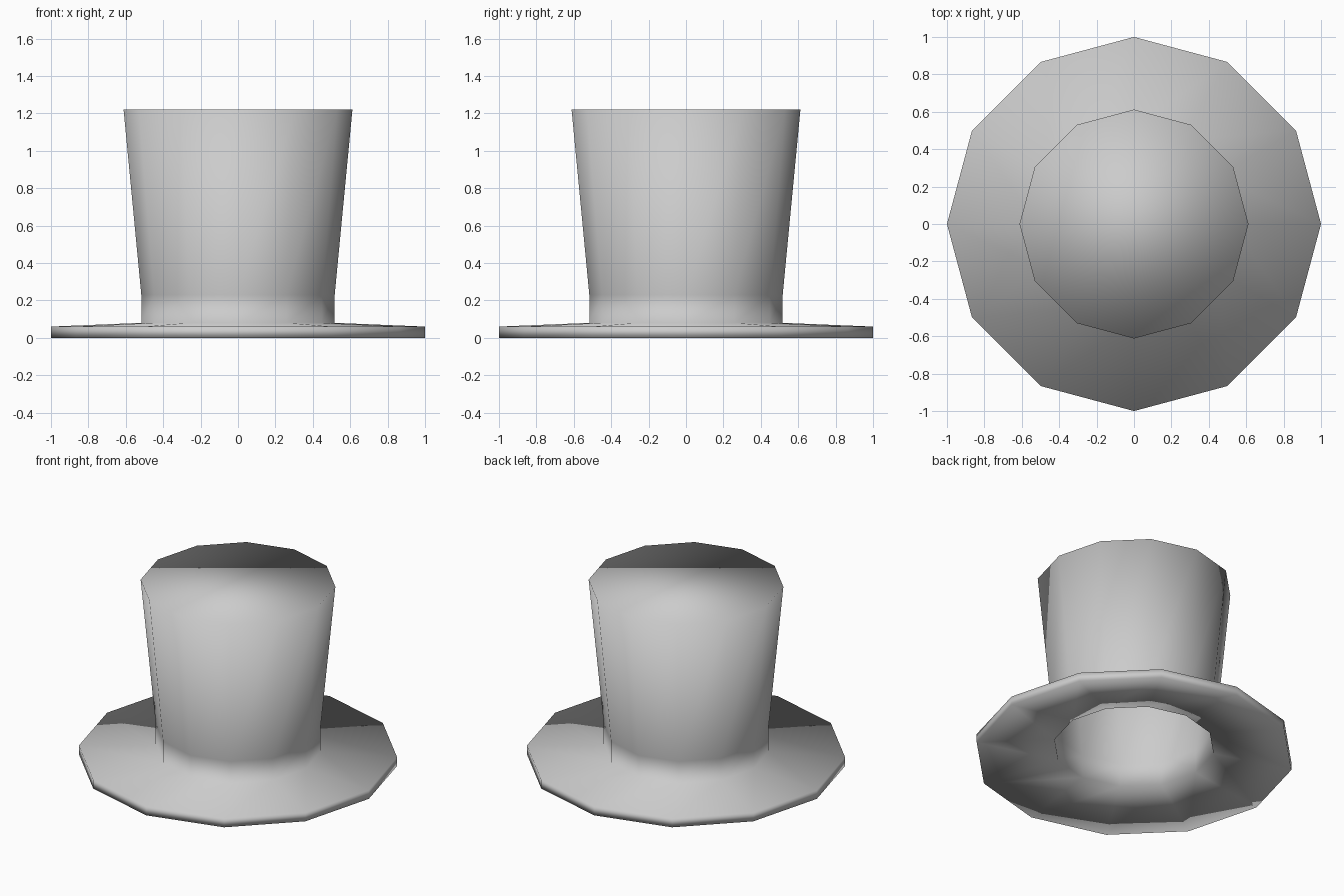
import bpy
import bmesh
from math import cos, sin, pi

if "Cube" in bpy.data.objects:
    bpy.data.objects.remove(bpy.data.objects["Cube"])

SIDES = 12


def lathe(name, profile):
    """Revolve (radius, z) points around z and cap both ends of the profile."""
    bm = bmesh.new()
    rings = []
    for r, z in profile:
        rings.append([bm.verts.new((r * cos(2 * pi * i / SIDES),
                                    r * sin(2 * pi * i / SIDES), z))
                      for i in range(SIDES)])
    for a, b in zip(rings, rings[1:]):
        for i in range(SIDES):
            j = (i + 1) % SIDES
            bm.faces.new((a[i], a[j], b[j], b[i]))
    bm.faces.new(rings[0])
    bm.faces.new(rings[-1])
    bmesh.ops.recalc_face_normals(bm, faces=bm.faces[:])
    for f in bm.faces:
        f.smooth = True
    mesh = bpy.data.meshes.new(name)
    bm.to_mesh(mesh)
    bm.free()
    obj = bpy.data.objects.new(name, mesh)
    bpy.context.collection.objects.link(obj)
    return obj


# Hollow hat: crown lining, brim underside, brim edge, brim top, crown outside
lathe("top_hat", [
    (0.60, 1.21), (0.505, 0.23), (0.505, 0.07),
    (1.0, 0.0), (1.0, 0.06),
    (0.517, 0.08), (0.517, 0.23), (0.612, 1.222),
])
